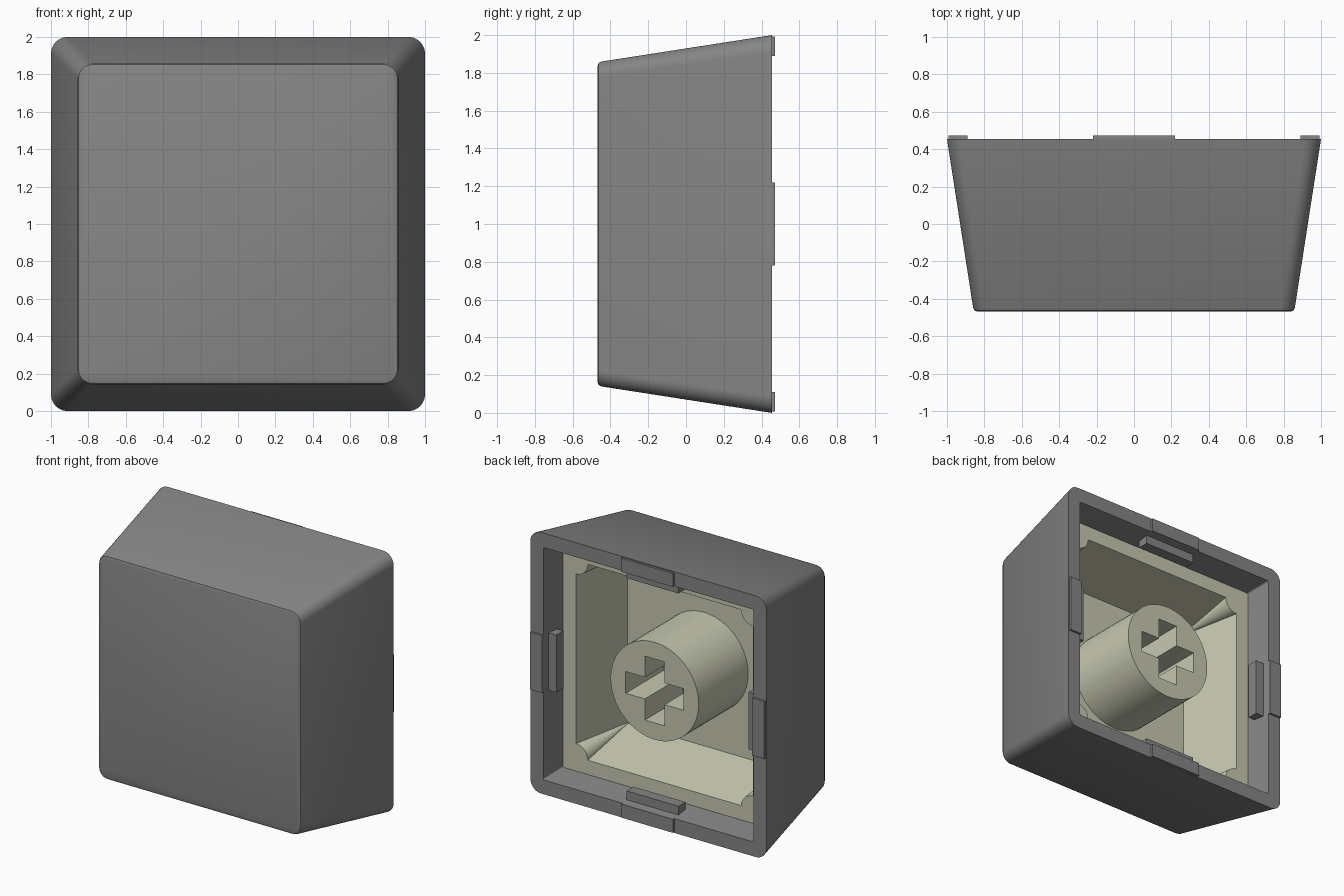
import bpy, bmesh, math
from mathutils import Matrix, Vector

cube = bpy.data.objects.get("Cube")
if cube:
    bpy.data.objects.remove(cube, do_unlink=True)


def material(name, rgb):
    m = bpy.data.materials.new(name)
    m.use_nodes = True
    m.diffuse_color = (*rgb, 1)
    m.node_tree.nodes["Principled BSDF"].inputs["Base Color"].default_value = (*rgb, 1)
    return m


GREY = material("dark grey plastic", (0.235, 0.235, 0.235))
CREAM = material("cream plastic", (0.57, 0.58, 0.44))
CENTRE_Z = 1.0
STEPS = 10


def finish(name, bm, mat, angle=20):
    bmesh.ops.recalc_face_normals(bm, faces=bm.faces)
    mesh = bpy.data.meshes.new(name)
    bm.to_mesh(mesh)
    bm.free()
    mesh.materials.append(mat)
    obj = bpy.data.objects.new(name, mesh)
    bpy.context.collection.objects.link(obj)
    bpy.ops.object.select_all(action='DESELECT')
    obj.select_set(True)
    bpy.context.view_layer.objects.active = obj
    if angle:
        bpy.ops.object.shade_smooth_by_angle(angle=math.radians(angle))
    return obj


def square_ring(bm, half, radius, y, notched=False):
    """Square ring with rounded corners, or with corners bulging inward."""
    ring = []
    for k in range(4):
        a0 = k * math.pi / 2
        diag = a0 + math.pi / 4
        reach = (half if notched else half - radius) * math.sqrt(2)
        cx, cz = reach * math.cos(diag), reach * math.sin(diag)
        for i in range(STEPS + 1):
            t = i / STEPS * math.pi / 2
            a = a0 + 1.5 * math.pi - t if notched else a0 + t
            ring.append(bm.verts.new((cx + radius * math.cos(a), y,
                                      CENTRE_Z + cz + radius * math.sin(a))))
    return ring


def loft(name, sections, mat):
    """Skin a list of square rings and cap both ends."""
    bm = bmesh.new()
    rings = [square_ring(bm, *s) for s in sections]
    for a, b in zip(rings, rings[1:]):
        for i in range(len(a)):
            j = (i + 1) % len(a)
            bm.faces.new((a[i], a[j], b[j], b[i]))
    bm.faces.new(rings[0])
    bm.faces.new(rings[-1])
    return finish(name, bm, mat)


def box(name, lo, hi, turn, mat):
    """Box given by two corners, turned about the central axis."""
    lo, hi = Vector(lo), Vector(hi)
    bm = bmesh.new()
    bmesh.ops.create_cube(bm, size=1, matrix=Matrix.Translation((lo + hi) / 2)
                          @ Matrix.Diagonal((*(hi - lo), 1)))
    bm.transform(Matrix.Translation((0, 0, CENTRE_Z)) @ Matrix.Rotation(turn, 4, 'Y'))
    return finish(name, bm, mat, 0)


def prism(name, outline, y0, y1, mat, angle=20):
    """Extrude an x-z outline along y."""
    bm = bmesh.new()
    face = bm.faces.new([bm.verts.new((x, y0, CENTRE_Z + z)) for x, z in outline])
    new = bmesh.ops.extrude_face_region(bm, geom=[face])["geom"]
    bmesh.ops.translate(bm, vec=(0, y1 - y0, 0),
                        verts=[v for v in new if isinstance(v, bmesh.types.BMVert)])
    return finish(name, bm, mat, angle)


# Outer shell: front face, tapered sides, rim, inner wall
loft("outer_shell", [
    (0.838, 0.060, -0.468),
    (0.852, 0.072, -0.463),
    (0.860, 0.080, -0.448),
    (1.000, 0.090, 0.455),
    (0.890, 0.012, 0.455),
    (0.860, 0.012, 0.260),
    (0.770, 0.012, -0.380),
], GREY)

# Inner liner: ledge and tapered cavity with cone-shaped corner fillets
loft("inner_liner", [
    (0.780, 0.012, -0.360),
    (0.866, 0.012, 0.260),
    (0.750, 0.100, 0.260, True),
    (0.650, 0.004, -0.220, True),
], CREAM)

# Stem with a cross-shaped socket
stem = prism("stem", [(0.373 * math.cos(i * math.tau / 64), 0.373 * math.sin(i * math.tau / 64))
                      for i in range(64)], -0.24, 0.38, CREAM)
L, W = 0.245, 0.083
quarter = [(L, -W), (L, W), (W, W)]
cross = []
for k in range(4):
    c, s = round(math.cos(k * math.pi / 2)), round(math.sin(k * math.pi / 2))
    cross += [(x * c - z * s, x * s + z * c) for x, z in quarter]
cutter = prism("socket_cutter", cross, -0.08, 0.50, CREAM, 0)
cutter.hide_render = True
cut = stem.modifiers.new("socket", 'BOOLEAN')
cut.operation = 'DIFFERENCE'
cut.solver = 'EXACT'
cut.object = cutter
bpy.ops.object.select_all(action='DESELECT')
stem.select_set(True)
bpy.context.view_layer.objects.active = stem
bpy.ops.object.modifier_apply(modifier=cut.name)
bpy.data.objects.remove(cutter, do_unlink=True)
bpy.ops.object.shade_smooth_by_angle(angle=math.radians(20))

# Rim pads and inner clips at the middle of each side
for k, side in enumerate(("top", "left", "bottom", "right")):
    turn = k * math.pi / 2
    box(side + "_rim_pad", (-0.22, 0.445, 0.89), (0.22, 0.472, 0.993), turn, GREY)
    box(side + "_inner_clip", (-0.22, 0.32, 0.815), (0.22, 0.405, 0.90), turn, GREY)
